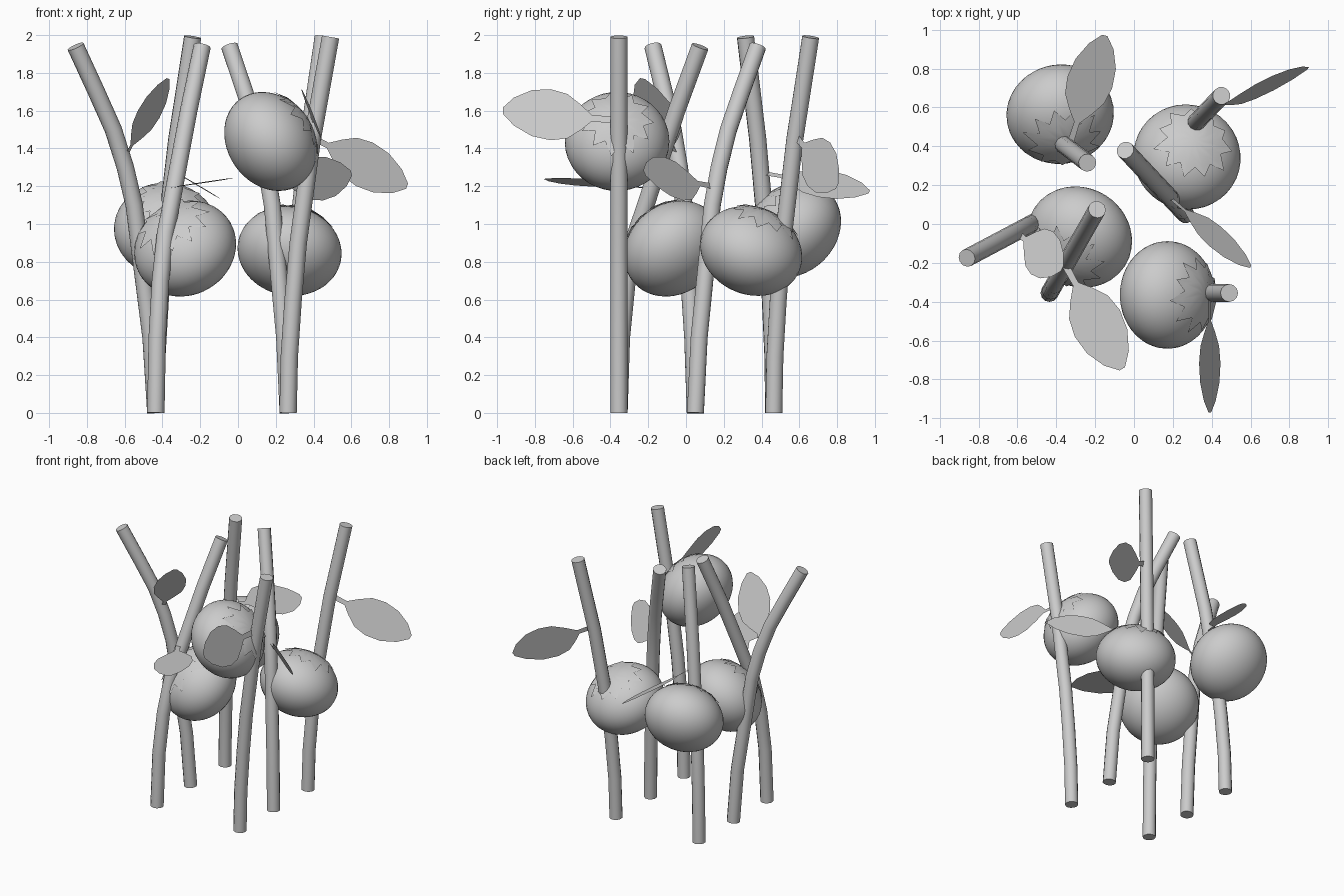
import bpy, math, random
from mathutils import Vector as V

if "Cube" in bpy.data.objects:
    bpy.data.objects.remove(bpy.data.objects["Cube"])

random.seed(4)
A, C = 0.277, 0.228          # fruit equatorial and polar radii


def add_mesh(name, verts, faces, smooth=False):
    me = bpy.data.meshes.new(name)
    me.from_pydata(verts, [], faces)
    me.update()
    ob = bpy.data.objects.new(name, me)
    bpy.context.collection.objects.link(ob)
    for p in me.polygons:
        p.use_smooth = smooth
    return ob


def stem(name, base, top, profile):
    """Round stalk: lateral bend follows a (z, fraction) profile."""
    cu = bpy.data.curves.new(name, 'CURVE')
    cu.dimensions = '3D'
    cu.bevel_depth = 0.046
    cu.bevel_resolution = 4
    cu.use_fill_caps = True
    sp = cu.splines.new('POLY')
    sp.points.add(len(profile) - 1)
    for pt, (z, f) in zip(sp.points, profile):
        xy = V(base).lerp(V(top), f)
        pt.co = (xy.x, xy.y, z, 1)
    ob = bpy.data.objects.new(name, cu)
    bpy.context.collection.objects.link(ob)
    bpy.ops.object.select_all(action='DESELECT')
    bpy.context.view_layer.objects.active = ob
    ob.select_set(True)
    bpy.ops.object.convert(target='MESH')
    bpy.ops.object.shade_smooth_by_angle(angle=math.radians(40))


def fruit(name, loc, axis):
    """Oblate fruit with a spiky calyx hugging its stalk end."""
    rot = V(axis).to_track_quat('Z', 'Y')
    bpy.ops.mesh.primitive_uv_sphere_add(segments=40, ring_count=24, radius=1, location=loc)
    ob = bpy.context.object
    ob.name = name
    ob.scale = (A, A, C)
    ob.rotation_mode = 'QUATERNION'
    ob.rotation_quaternion = rot
    bpy.ops.object.shade_smooth()

    n = 22
    reach = [math.radians(random.uniform(41, 48) if i % 2 == 0 else random.uniform(28, 32))
             for i in range(n)]
    verts, faces = [(0, 0, C * 1.025)], []
    for f, lift in ((0.35, 1.025), (0.7, 1.025), (1, 1.04)):
        for i in range(n):
            t, p = reach[i] * f, 2 * math.pi * i / n
            verts.append((A * lift * math.sin(t) * math.cos(p),
                          A * lift * math.sin(t) * math.sin(p), C * lift * math.cos(t)))
    for i in range(n):
        j = (i + 1) % n
        faces.append((0, 1 + i, 1 + j))
        for r in (1, 1 + n):
            faces.append((r + i, r + n + i, r + n + j, r + j))
    cal = add_mesh(name + "_calyx", verts, faces, True)
    cal.location = loc
    cal.rotation_mode = 'QUATERNION'
    cal.rotation_quaternion = rot


def leaf(name, base, tip, half):
    """Flat sheet leaf: narrow petiole widening to an oval blade."""
    outline = ((0, .14), (.2, .12), (.3, .5), (.42, .87), (.57, 1), (.74, .9), (.9, .55), (1, .12))
    verts, faces = [], []
    for t, w in outline:
        c = V(base).lerp(V(tip), t)
        verts += [c - V(half) * w, c + V(half) * w]
    for i in range(len(outline) - 1):
        k = 2 * i
        faces.append((k, k + 1, k + 3, k + 2))
    add_mesh(name, verts, faces)


# Stalk bend profiles
gentle = ((0, 0), (.3, .03), (.6, .12), (.9, .24), (1.2, .42), (1.45, .57), (1.7, .77), (1.99, 1))
hooked = ((0, 0), (.4, .06), (.8, .18), (1.1, .27), (1.3, .38), (1.5, .53), (1.7, .74), (1.94, 1))
leaning = ((0, 0), (.4, .03), (.7, .1), (.95, .21), (1.1, .33), (1.3, .48), (1.6, .71), (1.94, 1))

# Stalks on a 2 x 3 layout
XL, XR = -.435, .265
stem("stem_front_right", (XR, -.355), (.49, -.355), gentle)
stem("stem_front_left", (XL, -.355), (-.19, .075), leaning)
stem("stem_mid_left", (XL, .05), (-.86, -.175), hooked)
stem("stem_back_left", (XL, .465), (-.24, .315), gentle)
stem("stem_mid_right", (XR, .05), (-.045, .38), hooked)
stem("stem_back_right", (XR, .465), (.45, .66), gentle)

# Fruits with calyxes
fruit("fruit_front_right", (.172, -.365, 1.437), (.82, 0, .57))
fruit("fruit_front_left", (-.28, -.067, .87), (-.39, -.6, .7))
fruit("fruit_back_left", (-.38, .565, .967), (.1, -.67, .73))
fruit("fruit_back_right", (.273, .345, .857), (.17, .38, .9))

# Leaves
leaf("leaf_front_right", (.39, -.38, 1.55), (.39, -.97, 1.6), (-.055, 0, .135))
leaf("leaf_front_left", (-.36, -.2, 1.19), (-.06, -.745, 1.24), (.115, .07, .015))
leaf("leaf_mid_left", (-.61, -.04, 1.33), (-.37, -.23, 1.77), (.057, .11, -.02))
leaf("leaf_back_left", (-.33, .41, 1.27), (-.15, .97, 1.17), (.115, -.03, -.07))
leaf("leaf_mid_right", (.18, .14, 1.2), (.6, -.22, 1.27), (-.03, -.05, .115))
leaf("leaf_back_right", (.37, .575, 1.47), (.895, .8, 1.2), (.045, .06, .115))
